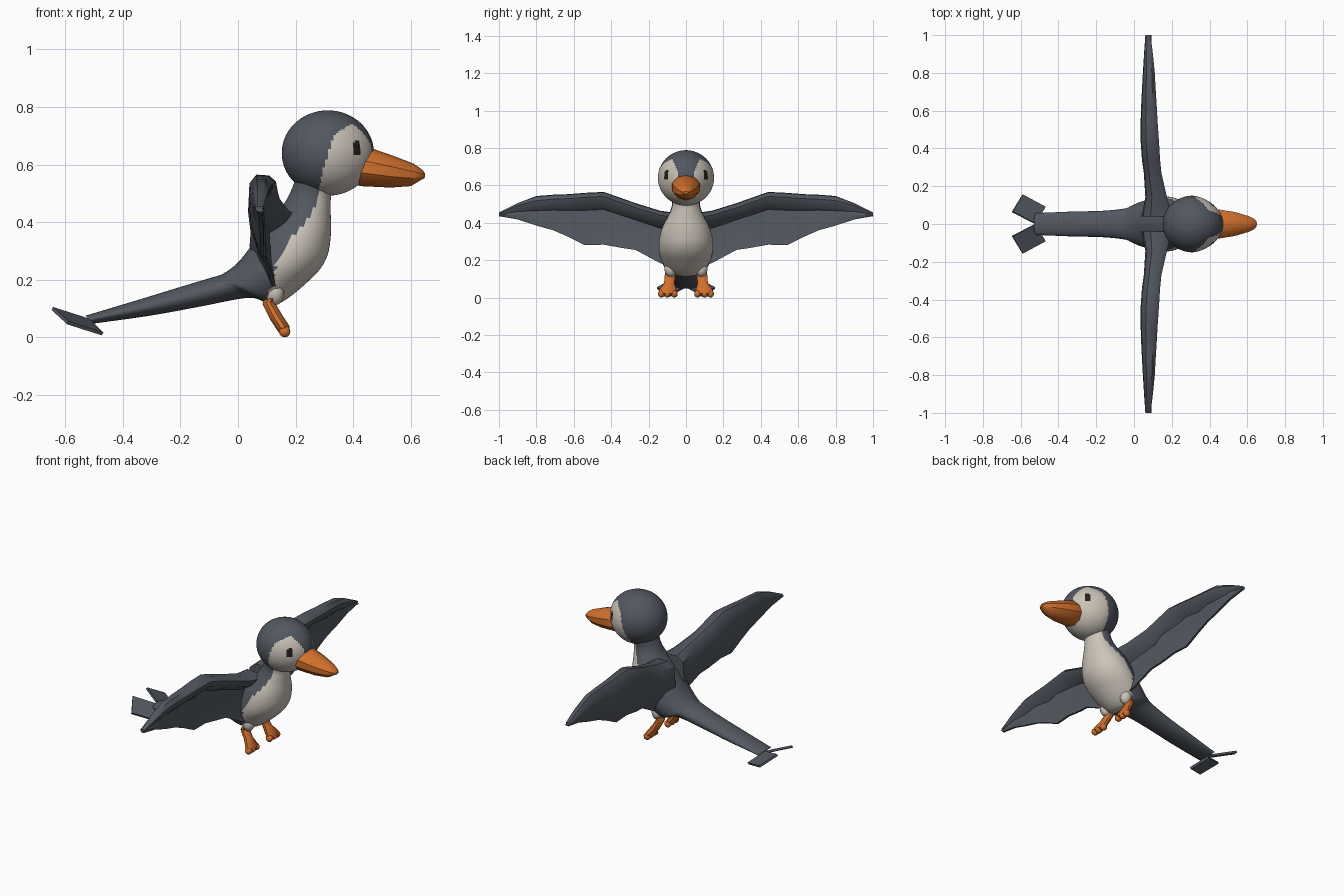
import bpy, bmesh, math
from mathutils import Vector

if "Cube" in bpy.data.objects:
    bpy.data.objects.remove(bpy.data.objects["Cube"])


def material(name, rgb):
    m = bpy.data.materials.new(name)
    m.diffuse_color = (*rgb, 1)
    m.use_nodes = True
    m.node_tree.nodes["Principled BSDF"].inputs["Base Color"].default_value = m.diffuse_color
    return m


SLATE = material("slate_grey", (0.085, 0.097, 0.118))
CREAM = material("cream", (0.60, 0.55, 0.485))
ORANGE = material("orange", (0.64, 0.16, 0.025))
BLACK = material("black", (0.018, 0.014, 0.011))


def finish(name, bm, mats, rule=None, angle=45, mirror=False):
    """Turn a bmesh into an object, coloured by a rule on face centres."""
    bmesh.ops.recalc_face_normals(bm, faces=bm.faces)
    if rule:
        for f in bm.faces:
            f.material_index = rule(f.calc_center_median())
    me = bpy.data.meshes.new(name)
    bm.to_mesh(me)
    bm.free()
    ob = bpy.data.objects.new(name, me)
    bpy.context.collection.objects.link(ob)
    for m in mats:
        me.materials.append(m)
    bpy.ops.object.select_all(action='DESELECT')
    ob.select_set(True)
    bpy.context.view_layer.objects.active = ob
    bpy.ops.object.shade_smooth_by_angle(angle=math.radians(angle))
    if mirror:
        mod = ob.modifiers.new("mirror", 'MIRROR')
        mod.use_axis = (False, True, False)
        mod.use_mirror_merge = False
    return ob


def skin(bm, rings):
    """Bridge point rings and cap both ends."""
    rows = [[bm.verts.new(p) for p in r] for r in rings]
    n = len(rows[0])
    for a, b in zip(rows, rows[1:]):
        for i in range(n):
            j = (i + 1) % n
            bm.faces.new((a[i], a[j], b[j], b[i]))
    bm.faces.new(rows[0])
    bm.faces.new(rows[-1])


def refine(rows, steps):
    """Smooth in-between sections (Catmull-Rom)."""
    out = []
    for k in range(len(rows) - 1):
        p = [rows[max(0, min(len(rows) - 1, k + d))] for d in (-1, 0, 1, 2)]
        for s in range(steps):
            t = s / steps
            out.append([0.5 * (2 * b + (c - a) * t + (2 * a - 5 * b + 4 * c - d) * t * t
                               + (3 * b - a - 3 * c + d) * t ** 3) for a, b, c, d in zip(*p)])
    return out + [list(rows[-1])]


def oval_rings(rows, sides):
    """Section: front x, z, back x, z, half width, centre y."""
    rings = []
    for fx, fz, bx, bz, w, cy in rows:
        c = Vector(((fx + bx) / 2, cy, (fz + bz) / 2))
        u = Vector(((fx - bx) / 2, 0, (fz - bz) / 2))
        rings.append([c + u * math.cos(a) + Vector((0, w * math.sin(a), 0))
                      for a in (2 * math.pi * i / sides for i in range(sides))])
    return rings


# Edge of the pale front, as x for each height
EDGE = [(0.10, 0.10), (0.13, 0.105), (0.236, 0.127), (0.305, 0.155), (0.375, 0.21),
        (0.43, 0.26), (0.51, 0.28), (0.60, 0.30), (0.705, 0.335), (0.74, 0.39)]


def edge_x(z):
    for (z0, x0), (z1, x1) in zip(EDGE, EDGE[1:]):
        if z <= z1:
            return x0 + (x1 - x0) * (z - z0) / (z1 - z0)
    return 9


# Body and tail, from neck to tail tip
body = [(0.35, 0.57, 0.20, 0.55, 0.085, 0), (0.325, 0.50, 0.18, 0.50, 0.075, 0),
        (0.322, 0.44, 0.15, 0.45, 0.092, 0), (0.322, 0.35, 0.09, 0.38, 0.13, 0),
        (0.305, 0.27, 0.04, 0.31, 0.145, 0), (0.25, 0.20, 0.0, 0.26, 0.14, 0),
        (0.135, 0.115, -0.05, 0.222, 0.115, 0), (0.04, 0.137, -0.10, 0.205, 0.085, 0),
        (-0.13, 0.107, -0.20, 0.175, 0.07, 0), (-0.30, 0.076, -0.34, 0.132, 0.066, 0),
        (-0.50, 0.048, -0.53, 0.075, 0.058, 0)]
bm = bmesh.new()
skin(bm, oval_rings(refine(body, 8), 48))
finish("body_and_tail", bm, [SLATE, CREAM], lambda c: int(c.x > edge_x(c.z) and c.x > 0.095))


# Head with pale cheeks, a dark brow stripe and painted eyes
def head_colour(c):
    if ((c.x - 0.413) / 0.014) ** 2 + ((c.z - 0.658) / 0.027) ** 2 < 1:
        return 2
    stripe = abs(c.y) < 0.04 + max(0, c.z - 0.66) * 0.4 and c.z > 0.62
    return int(c.x > edge_x(c.z) and not stripe)


bm = bmesh.new()
bmesh.ops.create_uvsphere(bm, u_segments=96, v_segments=64, radius=1)
for v in bm.verts:
    taper = 1 - 0.12 * max(0, v.co.x)
    v.co = Vector((0.312 + 0.16 * v.co.x, 0.15 * v.co.y * taper, 0.64 + 0.148 * v.co.z))
finish("head", bm, [SLATE, CREAM, BLACK], head_colour)

# Beak, from face to tip
beak = [(0.42, 0.655, 0.40, 0.535, 0.07, 0), (0.468, 0.655, 0.425, 0.525, 0.08, 0),
        (0.54, 0.63, 0.53, 0.52, 0.066, 0), (0.61, 0.603, 0.60, 0.525, 0.044, 0),
        (0.64, 0.582, 0.63, 0.543, 0.028, 0), (0.65, 0.568, 0.648, 0.553, 0.014, 0)]
bm = bmesh.new()
skin(bm, oval_rings(beak, 10))
finish("beak", bm, [ORANGE], angle=35)

# Wings: thick arm along the top, thin folded membrane beneath
# span y, top z, bottom z, front x, back x, fold offset
span = [(0.04, 0.45, 0.15, 0.20, 0.04, 0.02), (0.14, 0.465, 0.185, 0.175, 0.06, 0.01),
        (0.27, 0.505, 0.255, 0.145, 0.052, -0.01), (0.34, 0.53, 0.265, 0.138, 0.042, 0.012),
        (0.44, 0.565, 0.283, 0.132, 0.035, -0.008), (0.54, 0.56, 0.28, 0.125, 0.035, 0.014),
        (0.63, 0.553, 0.325, 0.12, 0.038, -0.006), (0.71, 0.55, 0.36, 0.115, 0.042, 0.01),
        (0.80, 0.543, 0.385, 0.11, 0.047, 0), (0.90, 0.505, 0.418, 0.1, 0.053, 0.004),
        (1.0, 0.455, 0.435, 0.088, 0.06, 0)]
rings = []
for y, zt, zb, xf, xb, fold in span:
    h, d = zt - zb, xf - xb
    arm = min(0.06, h * 0.4)
    outline = [(xb + d * 0.3, zt), (xb + d * 0.75, zt - arm * 0.05), (xf, zt - arm * 0.4),
               (xf - d * 0.15, zt - arm), (xb + 0.022 + d * 0.15 + fold, zt - arm - h * 0.12),
               (xb + 0.028 + d * 0.15 + fold, zb + h * 0.3), (xb + d * 0.55 + 0.006, zb),
               (xb + d * 0.55 - 0.006, zb), (xb + d * 0.12 + fold * 0.4, zb + h * 0.3),
               (xb, zt - h * 0.45), (xb + d * 0.05, zt - arm * 0.5)]
    rings.append([Vector((x, y, z)) for x, z in outline])
bm = bmesh.new()
skin(bm, rings)
finish("wings", bm, [SLATE], angle=40, mirror=True)

# Tail fins: slanted four-sided plates
fin = [Vector(p) for p in ((-0.645, 0.065, 0.10), (-0.59, 0.155, 0.05),
                           (-0.47, 0.09, 0.012), (-0.52, 0.0, 0.06))]
normal = (fin[2] - fin[0]).cross(fin[3] - fin[1]).normalized() * 0.006
bm = bmesh.new()
skin(bm, [[p + normal for p in fin], [p - normal for p in fin]])
finish("tail_fins", bm, [SLATE], angle=30, mirror=True)

# Legs widening into feet
leg = [(0.135, 0.14, 0.09, 0.13, 0.028, 0.085), (0.125, 0.125, 0.085, 0.115, 0.03, 0.085),
       (0.152, 0.08, 0.11, 0.065, 0.029, 0.09), (0.178, 0.04, 0.135, 0.026, 0.05, 0.098),
       (0.18, 0.022, 0.15, 0.006, 0.044, 0.098)]
bm = bmesh.new()
skin(bm, oval_rings(leg, 10))
finish("legs", bm, [ORANGE], angle=40, mirror=True)


def blobs(name, mat, places, radii):
    bm = bmesh.new()
    for p in places:
        new = bmesh.ops.create_uvsphere(bm, u_segments=10, v_segments=6, radius=1)["verts"]
        for v in new:
            v.co = Vector(p) + Vector([a * r for a, r in zip(v.co, radii)])
    finish(name, bm, [mat], angle=60, mirror=True)


# Toes and thighs
blobs("toes", ORANGE, [(0.162, y, 0.02) for y in (0.062, 0.1, 0.132)], (0.021, 0.018, 0.02))
blobs("thighs", CREAM, [(0.128, 0.083, 0.155)], (0.034, 0.033, 0.045))
